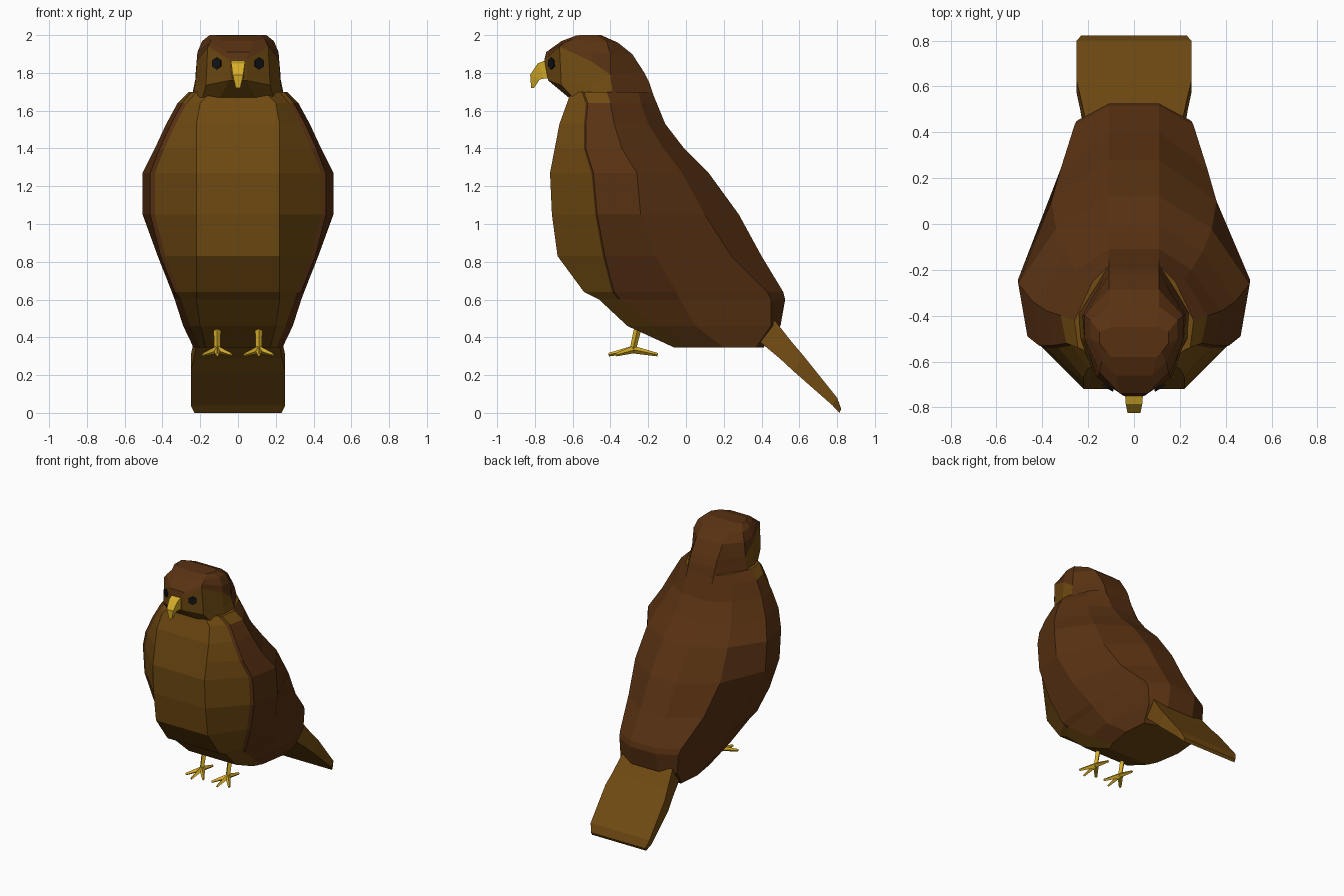
import bpy, bmesh, math
from mathutils import Vector


def material(name, rgb):
    m = bpy.data.materials.new(name)
    m.diffuse_color = (*rgb, 1)
    return m


BROWN = material("dark brown", (0.098, 0.031, 0.006))
TAN = material("tan brown", (0.165, 0.070, 0.006))
GOLD = material("gold", (0.68, 0.42, 0.022))
BLACK = material("black", (0.006, 0.007, 0.008))


def finish(name, bm, mats):
    bmesh.ops.recalc_face_normals(bm, faces=bm.faces)
    me = bpy.data.meshes.new(name)
    bm.to_mesh(me)
    bm.free()
    for m in mats:
        me.materials.append(m)
    ob = bpy.data.objects.new(name, me)
    bpy.context.collection.objects.link(ob)
    return ob


def loft(name, halves, mats, paint=lambda row, k: 0, caps=(0, 0)):
    """Skin mirrored half rings; paint gets the row and the half-ring column
    (-1 is the front strip, the last one is the back strip)."""
    bm = bmesh.new()
    rings = []
    for half in halves:
        full = list(half) + [(-x, y, z) for x, y, z in reversed(half)]
        rings.append([bm.verts.new(p) for p in full])
    n = len(halves[0])
    for row, (a, b) in enumerate(zip(rings, rings[1:])):
        for c in range(2 * n):
            d = (c + 1) % (2 * n)
            f = bm.faces.new((a[c], a[d], b[d], b[c]))
            f.material_index = paint(row, c if c < n else 2 * n - 2 - c)
    for ring, mat in zip((rings[0], rings[-1]), caps):
        bm.faces.new(ring).material_index = mat
    return finish(name, bm, mats)


# Body: z, front half width, front y, breast edge x y, wing x y, back corner x y, back y
levels = [
    (0.345, 0.17, -0.06, 0.20, 0.00, 0.235, 0.20, 0.22, 0.37, 0.41),
    (0.46, 0.20, -0.31, 0.25, -0.18, 0.29, 0.05, 0.24, 0.45, 0.50),
    (0.60, 0.22, -0.46, 0.30, -0.36, 0.335, -0.03, 0.25, 0.45, 0.525),
    (0.64, 0.22, -0.54, 0.31, -0.39, 0.35, -0.05, 0.26, 0.43, 0.515),
    (0.83, 0.22, -0.68, 0.385, -0.44, 0.425, -0.16, 0.32, 0.24, 0.40),
    (1.05, 0.22, -0.71, 0.44, -0.48, 0.505, -0.24, 0.36, 0.10, 0.28),
    (1.27, 0.22, -0.72, 0.44, -0.50, 0.505, -0.26, 0.34, -0.02, 0.12),
    (1.40, 0.22, -0.695, 0.39, -0.54, 0.44, -0.34, 0.30, -0.12, -0.01),
    (1.53, 0.22, -0.67, 0.33, -0.54, 0.38, -0.38, 0.25, -0.20, -0.11),
    (1.64, 0.20, -0.63, 0.27, -0.53, 0.32, -0.40, 0.22, -0.24, -0.155),
    (1.70, 0.14, -0.61, 0.22, -0.55, 0.26, -0.42, 0.18, -0.25, -0.18),
]
rings = []
for z, a, yf, xs, ys, xw, ym, xb, yc, yb in levels:
    step = 0.025 if z > 0.61 else 0.005      # folded wing stands proud of the breast
    rings.append([(a, yf, z), (xs, ys, z), (xs + step, ys + 0.01, z),
                  (xw, ym, z), (xb, yc, z), (0.11, yb, z)])
loft("body_and_wings", rings, [BROWN, TAN],
     lambda row, k: 1 if k <= (1 if row < 2 else 0) or (row == 9 and k <= 2) else 0,
     caps=(1, 1))

# Head: neck, jaw, slanted brow line, then crown
head = [
    [(.10, -.61, 1.66), (.19, -.59, 1.66), (.24, -.50, 1.65), (.25, -.38, 1.65), (.11, -.165, 1.66)],
    [(.045, -.73, 1.76), (.17, -.66, 1.735), (.225, -.50, 1.75), (.225, -.40, 1.77), (.11, -.195, 1.75)],
    [(.045, -.75, 1.87), (.16, -.67, 1.94), (.218, -.50, 1.86), (.225, -.40, 1.79), (.11, -.22, 1.80)],
    [(.06, -.74, 1.91), (.15, -.645, 1.96), (.215, -.50, 1.91), (.215, -.40, 1.90), (.11, -.285, 1.90)],
    [(.08, -.66, 1.968), (.14, -.60, 1.978), (.19, -.50, 1.968), (.19, -.42, 1.965), (.11, -.36, 1.96)],
    [(.10, -.58, 1.998), (.12, -.56, 2.0), (.15, -.52, 2.0), (.15, -.47, 2.0), (.10, -.45, 2.0)],
]
loft("head", head, [BROWN, TAN], lambda row, k: 1 if row < 2 and k <= 2 else 0)

# Hooked beak
beak = []
for top_w, low_w, top, low in [
        (.042, .035, (-.71, 1.88), (-.70, 1.77)),
        (.036, .028, (-.785, 1.85), (-.75, 1.77)),
        (.028, .020, (-.825, 1.79), (-.775, 1.765)),
        (.012, .008, (-.82, 1.72), (-.805, 1.72))]:
    beak.append([(top_w, *top), (low_w, *low)])
loft("beak", beak, [GOLD])

# Tail slab with a tapered, chamfered end
tail = []
for w, top, low in [
        (.215, (.47, .49), (.38, .385)),
        (.235, (.56, .375), (.50, .285)),
        (.25, (.62, .305), (.57, .22)),
        (.25, (.80, .08), (.775, .04)),
        (.23, (.822, .02), (.812, .0))]:
    tail.append([(w, *top), (w, *low)])
loft("tail", tail, [TAN])


def rod(bm, start, end, r0, r1):
    """Four-sided tapered bar between two points."""
    start, end = Vector(start), Vector(end)
    d = end - start
    q = d.to_track_quat('Z', 'Y').to_matrix().to_4x4()
    q.translation = (start + end) / 2
    bmesh.ops.create_cone(bm, cap_ends=True, segments=4, radius1=r0, radius2=r1,
                          depth=d.length, matrix=q)


for side, label in ((1, "right"), (-1, "left")):
    # Leg with three front toes and one back toe
    bm = bmesh.new()
    x = 0.11 * side
    ankle = (x, -0.28, 0.335)
    rod(bm, (x, -0.25, 0.47), (x, -0.285, 0.32), 0.02, 0.016)
    for dx, y in ((0, -0.41), (0.075, -0.37), (-0.075, -0.37), (0, -0.15)):
        rod(bm, ankle, (x + dx, y, 0.308), 0.02, 0.009)
    finish(label + "_foot", bm, [GOLD])

    # Eye plate lying on the slanted cheek
    bm = bmesh.new()
    bmesh.ops.create_cone(bm, cap_ends=True, segments=6, radius1=0.031,
                          radius2=0.031, depth=0.009)
    eye = finish(label + "_eye", bm, [BLACK])
    normal = Vector((0.53 * side, -0.85, -0.03))
    eye.rotation_euler = normal.to_track_quat('Z', 'Y').to_euler()
    eye.location = (0.113 * side, -0.713, 1.85)
